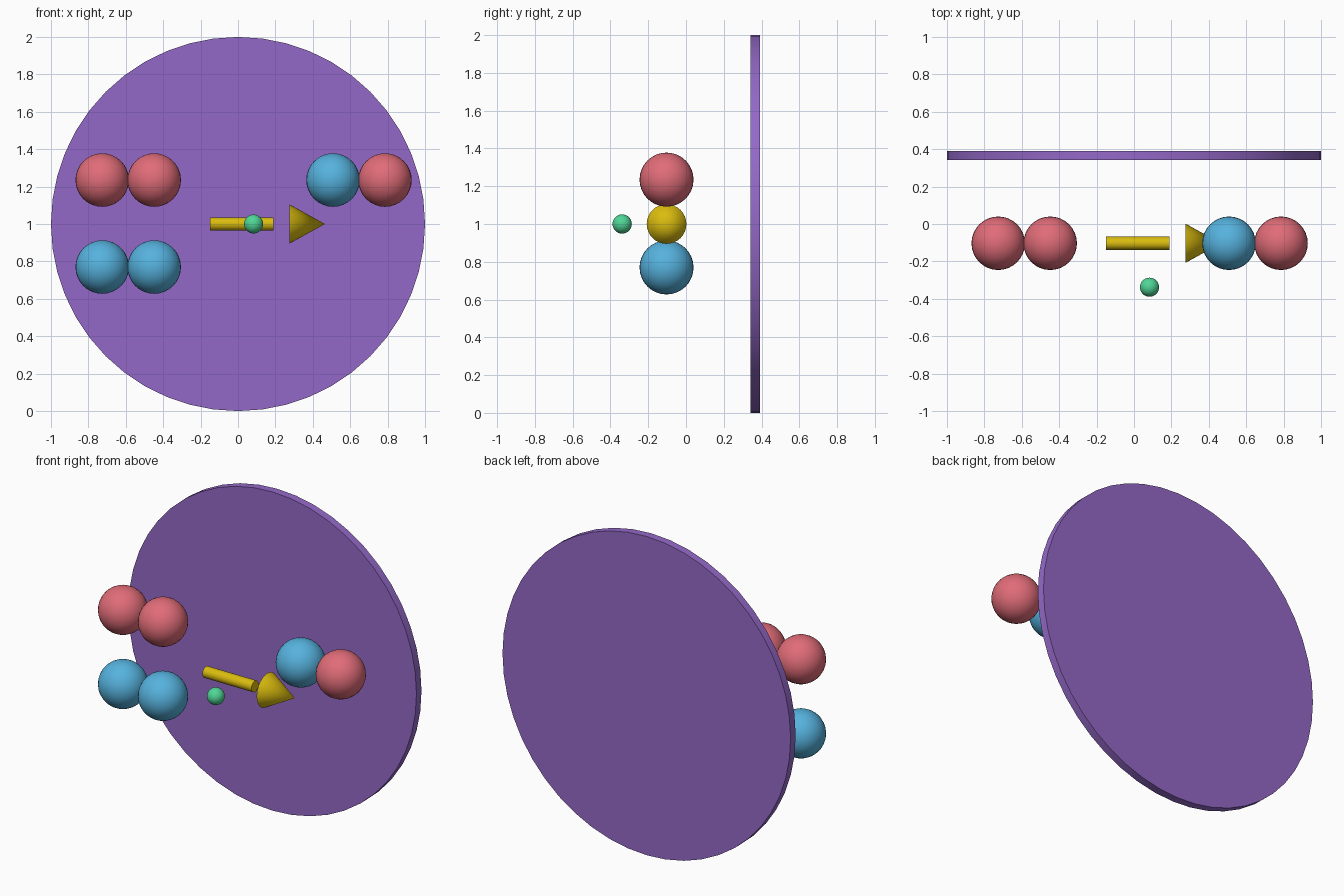
import bpy
import math

cube = bpy.data.objects.get("Cube")
if cube:
    bpy.data.objects.remove(cube, do_unlink=True)


def linear(c):
    return c / 12.92 if c <= 0.04045 else ((c + 0.055) / 1.055) ** 2.4


def material(name, r, g, b):
    colour = [linear(v / 255) for v in (r, g, b)] + [1]
    mat = bpy.data.materials.new(name)
    mat.use_nodes = True
    mat.diffuse_color = colour
    mat.node_tree.nodes["Principled BSDF"].inputs["Base Color"].default_value = colour
    return mat


red = material("soft red", 224, 108, 120)
blue = material("sky blue", 86, 178, 222)
yellow = material("gold yellow", 218, 188, 14)
green = material("mint green", 80, 214, 150)
purple = material("purple", 148, 105, 200)


def finish(name, mat):
    obj = bpy.context.object
    obj.name = name
    obj.data.materials.append(mat)
    bpy.ops.object.shade_smooth_by_angle(angle=math.radians(30))


def ball(name, mat, radius, place):
    bpy.ops.mesh.primitive_uv_sphere_add(segments=32, ring_count=16, radius=radius, location=place)
    finish(name, mat)


Y = -0.103          # depth shared by the pairs and the arrow
MID = 1.0           # height of the disc centre
ALONG_X = (0, math.pi / 2, 0)

# Round backing disc
bpy.ops.mesh.primitive_cylinder_add(vertices=48, radius=1, depth=0.05,
                                    location=(0, 0.366, MID), rotation=(math.pi / 2, 0, 0))
finish("backing_disc", purple)

# Touching pairs of balls: name, centre x, height offset, colours
pairs = [("upper_right_pair", -0.587, 0.235, (red, red)),
         ("lower_right_pair", -0.587, -0.23, (blue, blue)),
         ("upper_left_pair", 0.647, 0.235, (blue, red))]
for name, x, dz, mats in pairs:
    for side, mat, tag in zip((-1, 1), mats, ("inner", "outer")):
        ball(f"{name}_ball_{'a' if side < 0 else 'b'}", mat, 0.143,
             (x + side * 0.139, Y, MID + dz))

# Arrow pointing to +x, with a gap between shaft and head
bpy.ops.mesh.primitive_cylinder_add(vertices=32, radius=0.035, depth=0.34,
                                    location=(0.02, Y, MID), rotation=ALONG_X)
finish("arrow_shaft", yellow)
bpy.ops.mesh.primitive_cone_add(vertices=32, radius1=0.105, radius2=0, depth=0.19,
                                location=(0.37, Y, MID), rotation=ALONG_X)
finish("arrow_head", yellow)

# Small ball in front of the arrow
ball("small_ball", green, 0.051, (0.083, -0.338, MID))
